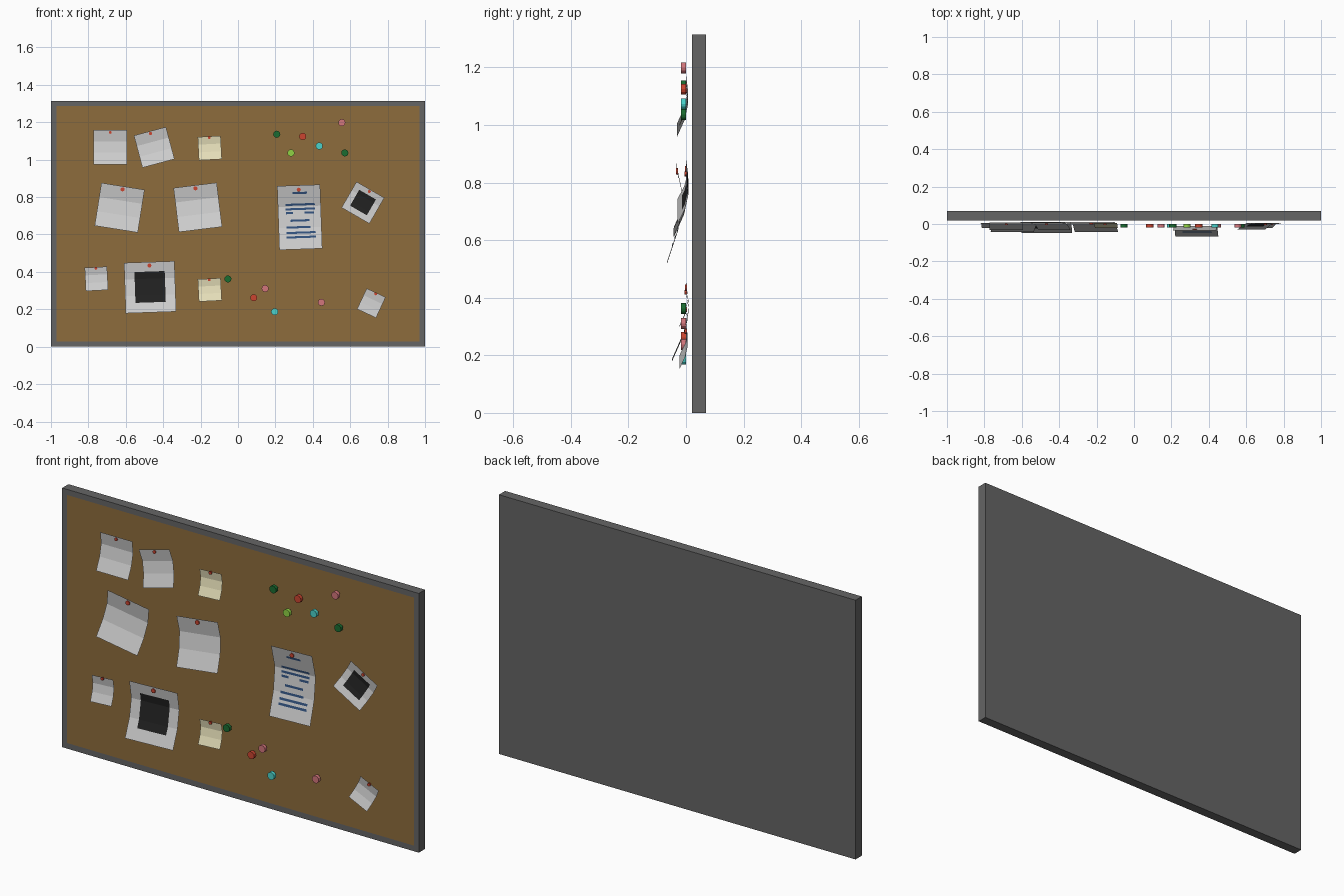
import bpy, bmesh, math

if "Cube" in bpy.data.objects:
    bpy.data.objects.remove(bpy.data.objects["Cube"])

COLORS = {
    "frame_grey": (0.13, 0.13, 0.13), "cork": (0.27, 0.15, 0.045),
    "paper": (0.80, 0.80, 0.80), "cream": (0.78, 0.73, 0.48),
    "black": (0.015, 0.015, 0.015), "ink": (0.03, 0.08, 0.20),
    "red": (0.60, 0.06, 0.03), "green": (0.01, 0.15, 0.03),
    "pink": (0.65, 0.18, 0.20), "cyan": (0.07, 0.65, 0.60), "lime": (0.28, 0.65, 0.06),
}
MATS = {}
for key, rgb in COLORS.items():
    MATS[key] = bpy.data.materials.new(key)
    MATS[key].diffuse_color = (*rgb, 1)


def make_object(name, bm, mats):
    me = bpy.data.meshes.new(name)
    bm.to_mesh(me)
    bm.free()
    for m in mats:
        me.materials.append(MATS[m])
    ob = bpy.data.objects.new(name, me)
    bpy.context.collection.objects.link(ob)
    return ob


# Board: a slab whose front face is inset to form the cork area
def board():
    bm = bmesh.new()
    bmesh.ops.create_cube(bm, size=1)
    for v in bm.verts:
        v.co = (v.co.x * 2, 0.045 + v.co.y * 0.05, 0.657 + v.co.z * 1.314)
    front = min(bm.faces, key=lambda f: f.calc_center_median().y)
    bmesh.ops.inset_region(bm, faces=[front], thickness=0.04)
    front.material_index = 1
    make_object("board", bm, ["frame_grey", "cork"])


CURL = [(0, 0.0), (0.33, 0.04), (0.66, -0.03), (1, -0.18)]
DOC_CURL = [(0, -0.10), (0.33, -0.03), (0.66, -0.08), (1, -0.193)]


def curl_depth(curl, t):
    for (a, ya), (b, yb) in zip(curl, curl[1:]):
        if t <= b:
            return ya + (yb - ya) * (t - a) / (b - a)
    return curl[-1][1]


# Maps sheet coordinates (u across, t downward) onto the curled, turned sheet
def sheet_map(x, z, w, h, deg, curl):
    c, s = math.cos(math.radians(deg)), math.sin(math.radians(deg))

    def place(u, t, lift=0.0):
        px, pz = u * w, (0.5 - t) * h
        return (x + px * c - pz * s, curl_depth(curl, t) * h - lift, z + px * s + pz * c)
    return place


def pin(name, loc, radius, depth, color):
    bpy.ops.mesh.primitive_cylinder_add(vertices=12, radius=radius, depth=depth,
                                        location=loc, rotation=(math.pi / 2, 0, 0))
    ob = bpy.context.object
    ob.name = name
    ob.data.materials.append(MATS[color])


def sheet(name, x, z, w, h, deg, color="paper", photo=False, curl=CURL):
    place = sheet_map(x, z, w, h, deg, curl)
    us = [-0.5, -0.3, 0.3, 0.5] if photo else [-0.5, 0.5]
    ts = [0, 0.19, 0.33, 0.66, 0.8, 1] if photo else [0, 0.33, 0.66, 1]
    bm = bmesh.new()
    grid = [[bm.verts.new(place(u, t)) for u in us] for t in ts]
    for r in range(len(ts) - 1):
        for k in range(len(us) - 1):
            f = bm.faces.new((grid[r][k], grid[r + 1][k], grid[r + 1][k + 1], grid[r][k + 1]))
            if photo and k == 1 and 0 < r < len(ts) - 2:
                f.material_index = 1
    make_object(name, bm, [color, "black"])
    pin(name + "_pin", place(0, 0.07 if h > 0.15 else 0.05, 0.002),
        0.011 if h > 0.2 else 0.008, 0.008, "red")
    return place


board()

# Pinned notes and photos
sheet("note_top_left", -0.683, 1.067, 0.18, 0.184, 0)
sheet("note_top_middle", -0.448, 1.066, 0.178, 0.178, 15)
sheet("cream_note_upper", -0.151, 1.062, 0.123, 0.125, 3, "cream")
sheet("note_middle_left", -0.633, 0.743, 0.234, 0.232, -9)
sheet("note_middle", -0.215, 0.745, 0.233, 0.238, 7)
sheet("small_photo", 0.668, 0.77, 0.172, 0.16, -30, photo=True)
sheet("small_note_left", -0.757, 0.363, 0.120, 0.125, 3)
sheet("large_photo", -0.47, 0.318, 0.270, 0.270, 2, photo=True)
sheet("cream_note_lower", -0.151, 0.304, 0.123, 0.120, 3, "cream")
sheet("small_note_right", 0.713, 0.233, 0.112, 0.122, -25)

# Written page with bars of ink following its curl
page = sheet("written_page", 0.33, 0.692, 0.23, 0.342, 2, curl=DOC_CURL)
bars = [(-0.15, 0.19, 0.12), (-0.32, 0.36, 0.30), (-0.32, 0.36, 0.37),
        (-0.32, -0.15, 0.43), (0.12, 0.34, 0.43), (-0.22, 0.22, 0.55),
        (-0.32, 0.24, 0.655), (-0.32, 0.36, 0.74), (-0.32, 0.36, 0.81)]
bm = bmesh.new()
for u0, u1, t in bars:
    a, b = t - 0.016, t + 0.016
    bm.faces.new([bm.verts.new(page(u, v, 0.002))
                  for u, v in ((u0, a), (u0, b), (u1, b), (u1, a))])
make_object("ink_bars", bm, ["ink"])

# Spare pins
spares = [(0.207, 1.136, "green"), (0.346, 1.124, "red"), (0.555, 1.198, "pink"),
          (0.434, 1.073, "cyan"), (0.283, 1.036, "lime"), (0.571, 1.036, "green"),
          (-0.054, 0.362, "green"), (0.145, 0.311, "pink"), (0.084, 0.262, "red"),
          (0.196, 0.187, "cyan"), (0.446, 0.237, "pink")]
for i, (x, z, col) in enumerate(spares):
    pin(f"spare_pin_{i + 1}", (x, -0.009, z), 0.019, 0.017, col)

for m in bpy.data.materials:
    if m.users and not m.is_grease_pencil:
        m.use_nodes = True
        m.node_tree.nodes["Principled BSDF"].inputs["Base Color"].default_value = m.diffuse_color
